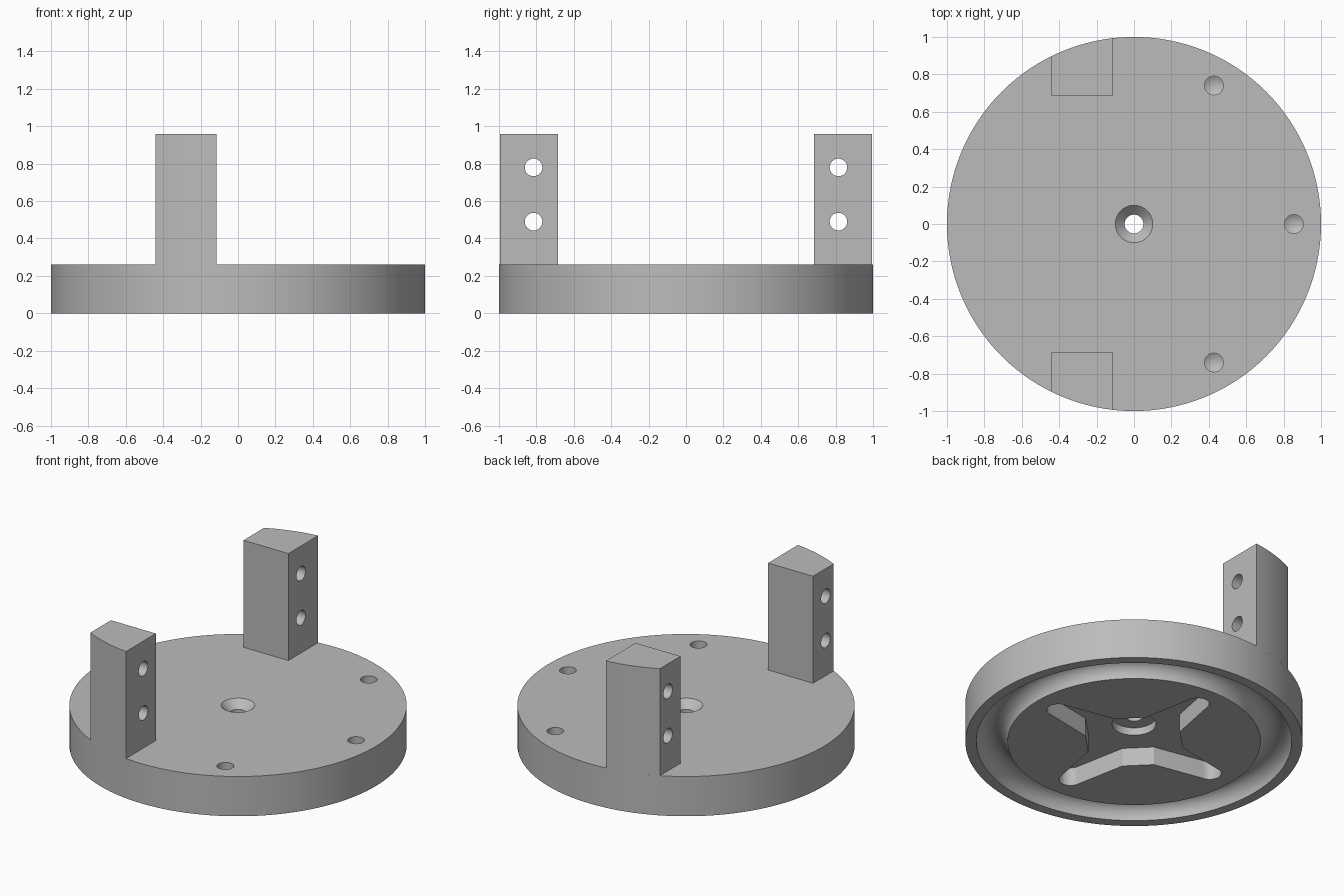
import bpy
import bmesh
from math import sin, cos, pi, radians, asin
from mathutils import Matrix, Vector

if "Cube" in bpy.data.objects:
    bpy.data.objects.remove(bpy.data.objects["Cube"])

THICK = 0.26       # disc thickness
POST_TOP = 0.96
POCKET = 0.12      # depth of the cross pocket

grey = bpy.data.materials.new("plain grey")
grey.use_nodes = True
grey.diffuse_color = (0.5, 0.5, 0.5, 1)
grey.node_tree.nodes["Principled BSDF"].inputs["Base Color"].default_value = (0.5, 0.5, 0.5, 1)


def make_object(name, bm):
    bmesh.ops.remove_doubles(bm, verts=bm.verts, dist=1e-5)
    bmesh.ops.recalc_face_normals(bm, faces=bm.faces)
    mesh = bpy.data.meshes.new(name)
    bm.to_mesh(mesh)
    bm.free()
    mesh.materials.append(grey)
    obj = bpy.data.objects.new(name, mesh)
    bpy.context.collection.objects.link(obj)
    return obj


def lathe(name, profile, closed, steps, matrix=Matrix()):
    """Spin an (r, z) profile around the z axis."""
    bm = bmesh.new()
    verts = [bm.verts.new((r, 0, z)) for r, z in profile]
    edges = [bm.edges.new(pair) for pair in zip(verts, verts[1:])]
    if closed:
        edges.append(bm.edges.new((verts[-1], verts[0])))
    bmesh.ops.spin(bm, geom=verts + edges, cent=(0, 0, 0), axis=(0, 0, 1),
                   angle=2 * pi, steps=steps, use_merge=True)
    bm.transform(matrix)
    return make_object(name, bm)


def prism(name, outline, z0, z1):
    """Extrude an (x, y) outline from z0 up to z1."""
    bm = bmesh.new()
    face = bm.faces.new([bm.verts.new((x, y, z0)) for x, y in outline])
    top = bmesh.ops.extrude_face_region(bm, geom=[face])["geom"]
    bmesh.ops.translate(bm, vec=(0, 0, z1 - z0),
                        verts=[v for v in top if isinstance(v, bmesh.types.BMVert)])
    return make_object(name, bm)


def activate(obj):
    bpy.ops.object.select_all(action='DESELECT')
    obj.select_set(True)
    bpy.context.view_layer.objects.active = obj


def cut(target, cutter):
    activate(target)
    mod = target.modifiers.new("cut", 'BOOLEAN')
    mod.operation = 'DIFFERENCE'
    mod.solver = 'EXACT'
    mod.object = cutter
    bpy.ops.object.modifier_apply(modifier=mod.name)
    bpy.data.objects.remove(cutter)


# Disc with a countersunk centre hole, a hub recess and a round ring groove below
groove_r, groove_mid = 0.0925, 0.8425
groove = [(groove_mid + groove_r * cos(pi * i / 20), groove_r * sin(pi * i / 20))
          for i in range(21)]
profile = [(0.05, 0.21), (0.1, THICK), (1, THICK), (1, 0)] + groove
profile += [(0.13, 0), (0.13, 0.17), (0.05, 0.17)]
disc = lathe("base_disc", profile, True, 128)

# Cross pocket under the disc: four tapered arms with round tips
outline = []
for arm in range(4):
    turn = Matrix.Rotation(arm * pi / 2, 2)
    tip = [(0.585 + 0.07 * cos(a), 0.07 * sin(a))
           for a in [radians(-90 + 15 * i) for i in range(13)]]
    outline += [turn @ Vector(p) for p in [(0.264, -0.132)] + tip + [(0.264, 0.132)]]
cut(disc, prism("pocket_cutter", outline, -0.1, POCKET))

# Three blind drilled holes with conical bottoms
drill = [(0, 0.13), (0.05, 0.16), (0.05, 0.3), (0, 0.3)]
for angle in (-60, 0, 60):
    a = radians(angle)
    place = Matrix.Translation((0.855 * cos(a), 0.855 * sin(a), 0))
    cut(disc, lathe("drill_cutter", drill, False, 32, place))

# Two upright posts whose outer faces follow the rim, each with two cross holes
x0, x1, inner = -0.44, -0.115, 0.685
a0, a1 = asin(x0), asin(x1)
arc = [(sin(a0 + (a1 - a0) * i / 8), cos(a0 + (a1 - a0) * i / 8)) for i in range(9)]
bore = [(0, -0.4), (0.047, -0.4), (0.047, 0.4), (0, 0.4)]
posts = []
for name, side in (("front_post", -1), ("back_post", 1)):
    shape = [(x, y * side) for x, y in [(x0, inner)] + arc + [(x1, inner)]]
    post = prism(name, shape, THICK, POST_TOP)
    for z in (0.49, 0.78):
        place = Matrix.Translation((-0.28, 0.815 * side, z)) @ Matrix.Rotation(pi / 2, 4, 'Y')
        cut(post, lathe("bore_cutter", bore, False, 32, place))
    posts.append(post)

for obj in [disc] + posts:
    activate(obj)
    bpy.ops.object.shade_smooth_by_angle(angle=radians(25))
